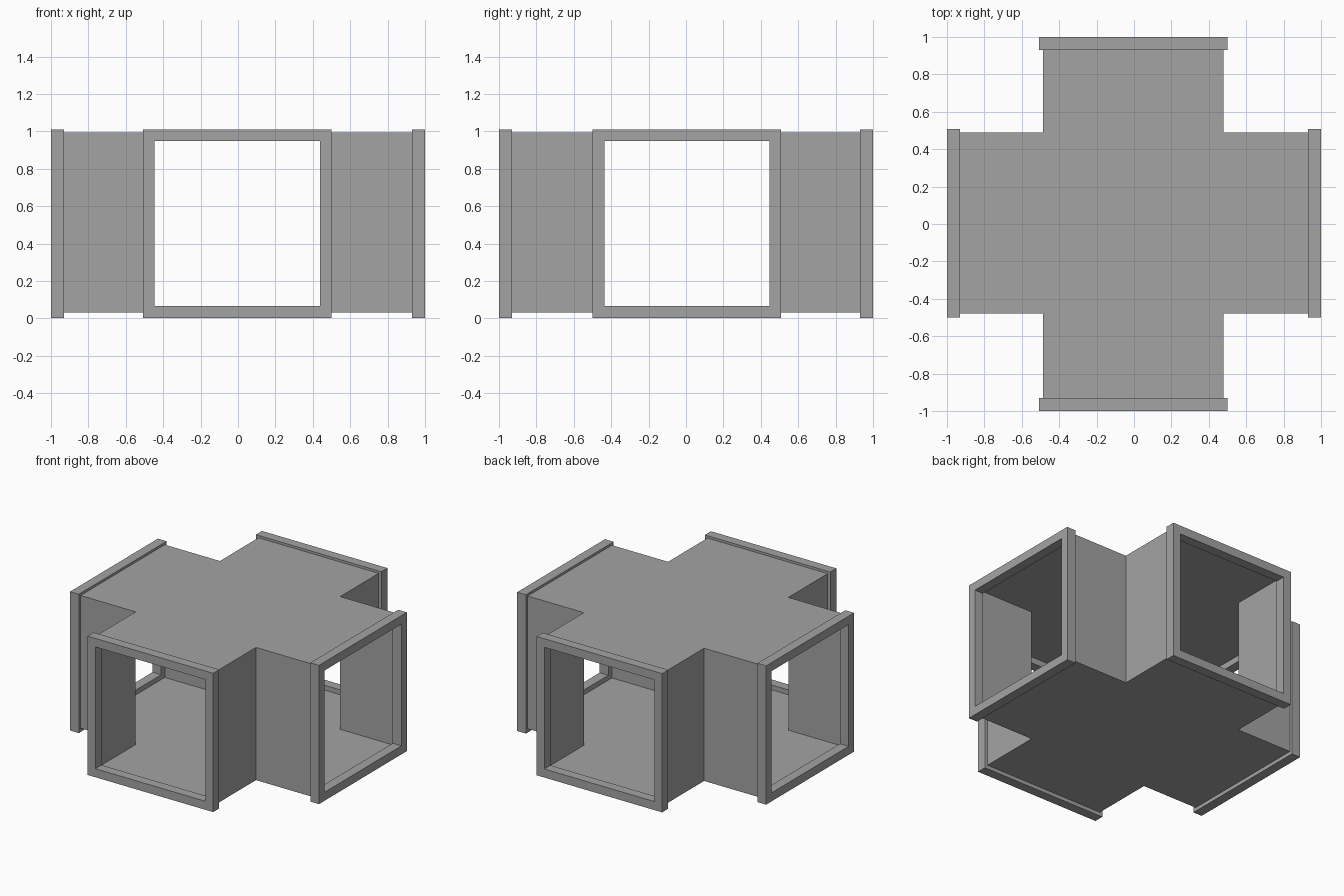
import bpy
import bmesh
from mathutils import Vector

default = bpy.data.objects.get("Cube")
if default:
    bpy.data.objects.remove(default, do_unlink=True)

# Single flat grey
grey = bpy.data.materials.new("mid_grey")
grey.use_nodes = True
colour = (0.37, 0.37, 0.37, 1)
grey.diffuse_color = colour
grey.node_tree.nodes["Principled BSDF"].inputs["Base Color"].default_value = colour

# Main dimensions
CX, CY = -0.004, 0.005          # duct axes
HALF = 0.483                    # half width of the ducts
FLOOR, CEILING = 0.03, 0.994
END, COLLAR = 1.0, 0.07         # reach of each arm, collar depth
OUTER, INNER = 0.504, 0.442     # collar half sizes
MID_Z = 0.507


def finish(name, bm):
    mesh = bpy.data.meshes.new(name)
    bm.to_mesh(mesh)
    bm.free()
    mesh.materials.append(grey)
    obj = bpy.data.objects.new(name, mesh)
    bpy.context.collection.objects.link(obj)
    return obj


def crossing_duct():
    """Thin-walled plus-shaped shell, open at its four ends."""
    reach = END - COLLAR
    x0, x1, y0, y1 = CX - HALF, CX + HALF, CY - HALF, CY + HALF
    outline = [(x0, -reach), (x1, -reach), (x1, y0),
               (reach, y0), (reach, y1), (x1, y1),
               (x1, reach), (x0, reach), (x0, y1),
               (-reach, y1), (-reach, y0), (x0, y0)]
    bm = bmesh.new()
    low = [bm.verts.new((x, y, FLOOR)) for x, y in outline]
    high = [bm.verts.new((x, y, CEILING)) for x, y in outline]
    bm.faces.new(high)
    bm.faces.new(low[::-1])
    count = len(outline)
    for i in range(count):
        if i % 3:               # every third side is an open end
            j = (i + 1) % count
            bm.faces.new((low[i], low[j], high[j], high[i]))
    return finish("crossing_duct", bm)


def collar(name, outward, centre):
    """Square ring around one open end."""
    outward = Vector(outward)
    side = Vector((0, 0, 1)).cross(outward)
    bm = bmesh.new()

    def square(half, depth):
        corners = ((-1, -1), (1, -1), (1, 1), (-1, 1))
        return [bm.verts.new(centre + outward * depth + side * (half * a)
                             + Vector((0, 0, half * b))) for a, b in corners]

    back = END - COLLAR
    loops = [square(OUTER, back), square(OUTER, END),
             square(INNER, END), square(INNER, back)]
    for k in range(4):
        a, b = loops[k], loops[(k + 1) % 4]
        for i in range(4):
            j = (i + 1) % 4
            bm.faces.new((a[i], a[j], b[j], b[i]))
    bmesh.ops.recalc_face_normals(bm, faces=bm.faces)
    return finish(name, bm)


crossing_duct()
for name, direction in (("front", (0, -1, 0)), ("back", (0, 1, 0)),
                        ("left", (1, 0, 0)), ("right", (-1, 0, 0))):
    along_x = direction[0] != 0
    centre = Vector((0 if along_x else CX, CY if along_x else 0, MID_Z))
    collar(name + "_collar", direction, centre)
